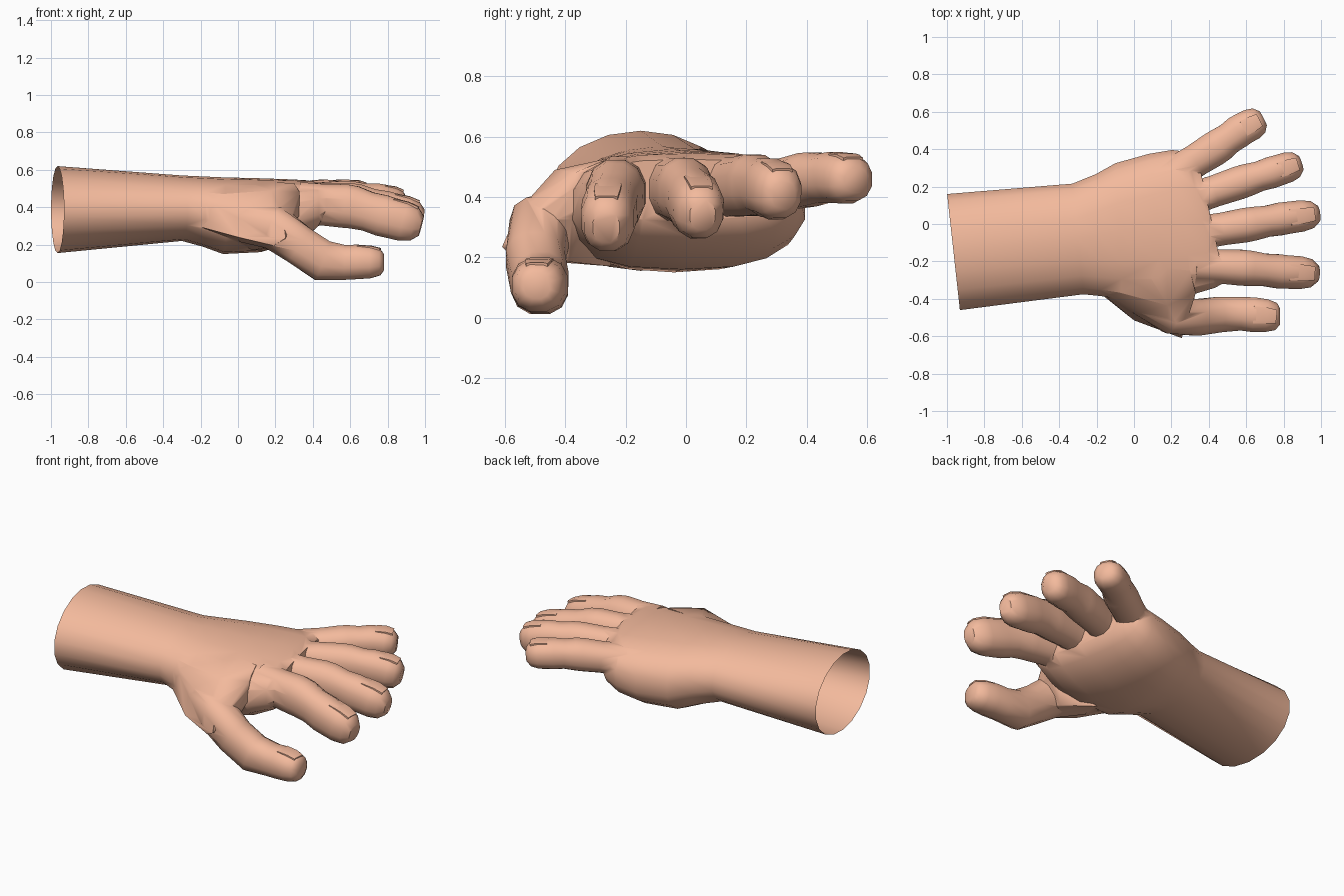
import bpy, bmesh, math
from mathutils import Vector

if "Cube" in bpy.data.objects:
    bpy.data.objects.remove(bpy.data.objects["Cube"])

skin = bpy.data.materials.new("skin")
skin.diffuse_color = (0.90, 0.49, 0.335, 1)
skin.use_nodes = True
skin.node_tree.nodes["Principled BSDF"].inputs["Base Color"].default_value = skin.diffuse_color


def make_object(name, bm):
    bmesh.ops.recalc_face_normals(bm, faces=bm.faces)
    me = bpy.data.meshes.new(name)
    bm.to_mesh(me)
    bm.free()
    me.materials.append(skin)
    ob = bpy.data.objects.new(name, me)
    bpy.context.collection.objects.link(ob)
    return ob


def superellipse(n, e):
    pts = []
    for i in range(n):
        a = 2 * math.pi * (i + 0.5) / n
        c, s = math.cos(a), math.sin(a)
        pts.append((math.copysign(abs(c) ** (2 / e), c), math.copysign(abs(s) ** (2 / e), s)))
    return pts


def loft(name, rings):
    """Closed solid through rings of points."""
    bm = bmesh.new()
    vs = [[bm.verts.new(p) for p in r] for r in rings]
    n = len(vs[0])
    for a, b in zip(vs, vs[1:]):
        for i in range(n):
            j = (i + 1) % n
            bm.faces.new((a[i], a[j], b[j], b[i]))
    bm.faces.new(vs[0])
    bm.faces.new(vs[-1])
    return make_object(name, bm)


def tube(name, stations, n=12, e=2.3):
    """Tube along stations of (centre, half width, half height)."""
    rings, frames = [], []
    for i, (c, w, h) in enumerate(stations):
        t = stations[min(i + 1, len(stations) - 1)][0] - stations[max(i - 1, 0)][0]
        side = Vector((0, 0, 1)).cross(t).normalized()
        up = t.cross(side).normalized()
        rings.append([c + side * w * x + up * h * y for x, y in superellipse(n, e)])
        frames.append(up)
    return loft(name, rings), frames


def nail(name, stations, frames):
    st = [(stations[i][0] + frames[i] * stations[i][2] * k, stations[i][1] * 0.5, 0.01)
          for i, k in ((-4, 0.86), (-3, 0.9), (-2, 0.93))]
    return tube(name, st, 8, 4)[0]


# forearm and palm: x, y min, y max, z min, z max, slant, squareness
sections = [
    (-0.965, -0.465, 0.165, 0.155, 0.62, 0.11, 2.0),
    (-0.30, -0.38, 0.22, 0.22, 0.57, 0.10, 2.1),
    (-0.19, -0.39, 0.27, 0.19, 0.565, 0.05, 2.3),
    (-0.08, -0.41, 0.33, 0.15, 0.56, 0.05, 2.4),
    (0.12, -0.41, 0.38, 0.16, 0.555, 0.10, 2.6),
    (0.26, -0.38, 0.40, 0.20, 0.55, 0.15, 2.7),
    (0.36, -0.345, 0.39, 0.26, 0.545, 0.20, 2.9),
    (0.415, -0.315, 0.345, 0.32, 0.525, 0.22, 2.9),
]
rings = []
for x, y0, y1, z0, z1, k, e in sections:
    yc, zc, w, h = (y0 + y1) / 2, (z0 + z1) / 2, (y1 - y0) / 2, (z1 - z0) / 2
    rings.append([Vector((x - k * w * a, yc + w * a, zc + h * b)) for a, b in superellipse(18, e)])
hand = loft("hand", rings)
parts, nails = [], []

# fingers: knuckle, middle joint, end joint, tip, half width, half height
fingers = {
    "index": ((0.33, -0.22, 0.42), (0.60, -0.235, 0.405), (0.79, -0.255, 0.35), (0.98, -0.265, 0.30), 0.097, 0.118),
    "middle": ((0.33, -0.05, 0.43), (0.62, -0.002, 0.42), (0.80, 0.03, 0.38), (0.985, 0.055, 0.34), 0.093, 0.11),
    "ring": ((0.28, 0.125, 0.43), (0.59, 0.23, 0.44), (0.75, 0.28, 0.43), (0.89, 0.325, 0.405), 0.09, 0.103),
    "little": ((0.22, 0.27, 0.43), (0.45, 0.415, 0.46), (0.57, 0.502, 0.465), (0.69, 0.565, 0.455), 0.094, 0.09),
}
bulge = [(0, 1.0), (0.5, 0.97), (0.9, 1.02), (1.1, 1.0), (1.5, 0.92), (1.9, 0.97),
         (2.1, 0.95), (2.5, 0.93), (2.8, 0.8), (3, 0.47)]
for name, (*pts, w, h) in fingers.items():
    pts = [Vector(p) for p in pts]
    st = []
    for u, s in bulge:
        i = min(int(u), 2)
        st.append((pts[i].lerp(pts[i + 1], u - i), w * s, h * s))
    ob, fr = tube(name + "_finger", st)
    parts.append(ob)
    nails.append(nail(name + "_nail", st, fr))

# thumb
st = [(Vector(p), w, h) for p, w, h in (
    ((0.04, -0.39, 0.32), 0.10, 0.11), ((0.20, -0.485, 0.29), 0.105, 0.12),
    ((0.33, -0.50, 0.195), 0.10, 0.11), ((0.45, -0.485, 0.115), 0.098, 0.113),
    ((0.57, -0.48, 0.105), 0.092, 0.096), ((0.64, -0.485, 0.108), 0.096, 0.095),
    ((0.71, -0.49, 0.106), 0.09, 0.088), ((0.76, -0.495, 0.106), 0.075, 0.072),
    ((0.78, -0.495, 0.106), 0.045, 0.045))]
ob, fr = tube("thumb", st)
parts.append(ob)
nails.append(nail("thumb_nail", st, fr))

# web of skin between the thumb and the palm
bm = bmesh.new()
for p in ((-0.22, -0.34, 0.30), (-0.22, -0.33, 0.46), (0.0, -0.515, 0.24), (0.03, -0.475, 0.40),
          (0.19, -0.57, 0.195), (0.255, -0.61, 0.235), (0.24, -0.56, 0.35), (0.18, -0.435, 0.49),
          (0.33, -0.37, 0.48), (0.33, -0.36, 0.36), (0.08, -0.25, 0.17), (0.22, -0.385, 0.185),
          (0.05, -0.22, 0.535), (0.30, -0.25, 0.53)):
    bm.verts.new(p)
bmesh.ops.convex_hull(bm, input=bm.verts)
parts.append(make_object("thumb_web", bm))

# merge everything but the nails into one skin
bpy.context.view_layer.objects.active = hand
for p in parts:
    m = hand.modifiers.new("join", 'BOOLEAN')
    m.operation = 'UNION'
    m.solver = 'EXACT'
    m.object = p
    bpy.ops.object.modifier_apply(modifier=m.name)
    bpy.data.objects.remove(p)

# open the forearm end
bm = bmesh.new()
bm.from_mesh(hand.data)
ends = [f for f in bm.faces if f.calc_center_median().x < -0.9]
bmesh.ops.delete(bm, geom=ends, context='FACES')
bm.to_mesh(hand.data)
bm.free()

for ob in bpy.data.objects:
    ob.select_set(True)
bpy.ops.object.shade_smooth_by_angle(angle=math.radians(48))
